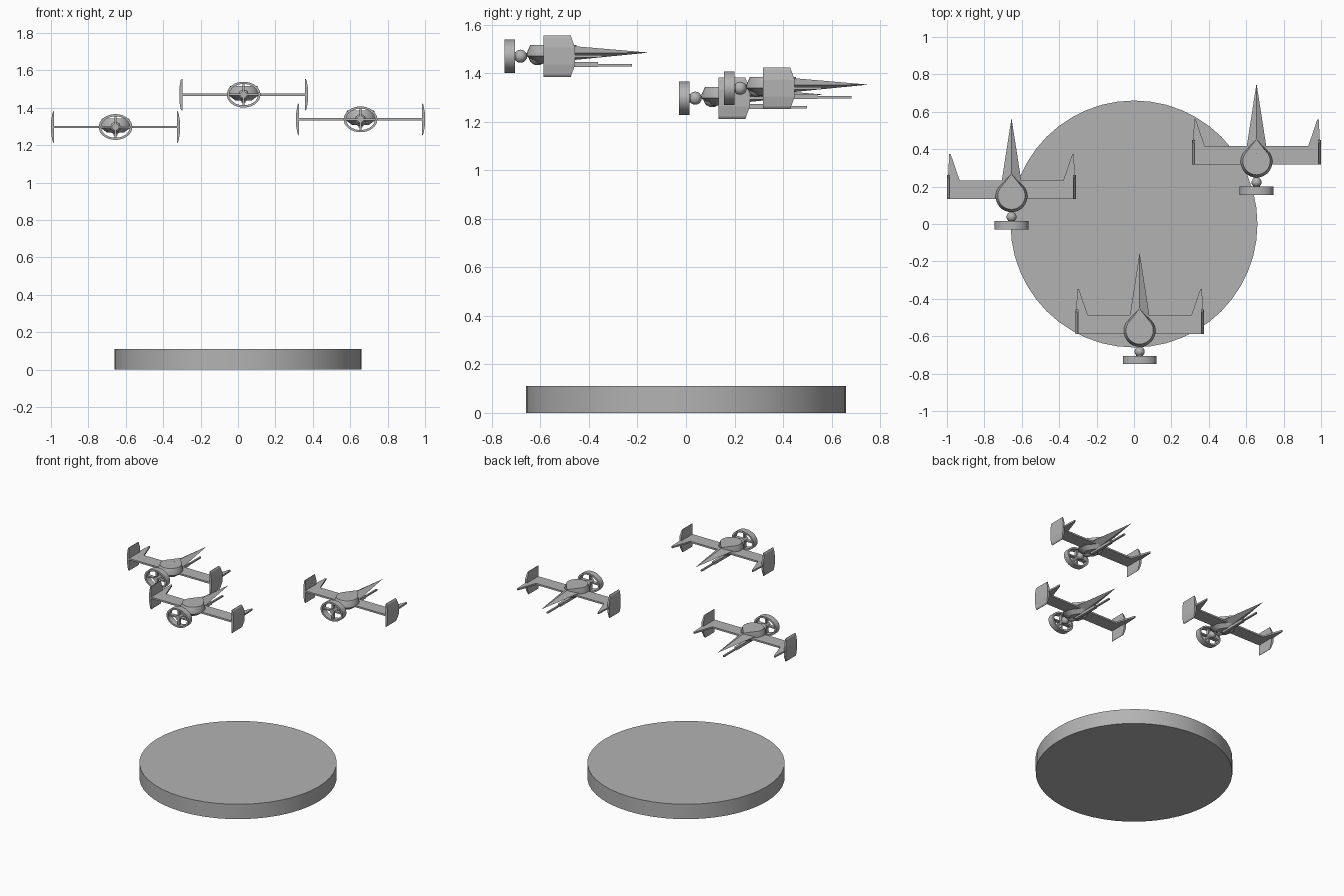
import bpy, bmesh, math
from mathutils import Matrix, Vector

if "Cube" in bpy.data.objects:
    bpy.data.objects.remove(bpy.data.objects["Cube"], do_unlink=True)

gray = bpy.data.materials.new("plain_gray")
gray.use_nodes = True
gray.diffuse_color = (0.45, 0.45, 0.45, 1)
gray.node_tree.nodes["Principled BSDF"].inputs["Base Color"].default_value = gray.diffuse_color


def add(name, bm, location=(0, 0, 0), smooth=False):
    bmesh.ops.remove_doubles(bm, verts=bm.verts, dist=1e-5)
    bmesh.ops.recalc_face_normals(bm, faces=bm.faces)
    mesh = bpy.data.meshes.new(name)
    bm.to_mesh(mesh)
    bm.free()
    mesh.materials.append(gray)
    ob = bpy.data.objects.new(name, mesh)
    ob.location = location
    bpy.context.collection.objects.link(ob)
    if smooth:
        bpy.ops.object.select_all(action="DESELECT")
        ob.select_set(True)
        bpy.context.view_layer.objects.active = ob
        bpy.ops.object.shade_smooth_by_angle(angle=math.radians(35))
    return ob


def loft(sections, closed=False):
    """Skin matching loops of points; cap the ends or join them."""
    bm = bmesh.new()
    loops = [[bm.verts.new(p) for p in s] for s in sections]
    pairs = list(zip(loops, loops[1:]))
    if closed:
        pairs.append((loops[-1], loops[0]))
    else:
        bm.faces.new(loops[0])
        bm.faces.new(loops[-1])
    for a, b in pairs:
        for i in range(len(a)):
            j = (i + 1) % len(a)
            bm.faces.new((a[i], a[j], b[j], b[i]))
    return bm


def ellipse(rx, rz, y, n=32):
    return [(rx * math.cos(k * math.tau / n), y, rz * math.sin(k * math.tau / n)) for k in range(n)]


def teardrop(r, front, apex, z, n=20):
    """Round at the front, drawn to a point at the rear."""
    cy = front + r
    pts = [(0, apex, z)]
    for k in range(n + 1):
        a = math.radians(30 - 240 * k / n)
        pts.append((r * math.cos(a), cy + r * math.sin(a), z))
    return pts


def ball(r, y):
    bm = bmesh.new()
    bmesh.ops.create_uvsphere(bm, u_segments=16, v_segments=10, radius=r,
                              matrix=Matrix.Translation((0, y, 0)))
    return bm


def box(lo, hi):
    (x0, y0, z0), (x1, y1, z1) = lo, hi
    return loft([[(x0, y0, z), (x1, y0, z), (x1, y1, z), (x0, y1, z)] for z in (z0, z1)])


# Parts of one craft, around the centre of its rear ring
def build_craft(prefix, at):
    def part(name, bm, smooth=False):
        add(prefix + "_" + name, bm, at, smooth)

    # Oval ring with spokes and hub
    part("ring", loft([ellipse(.09, .069, -.022), ellipse(.09, .069, .022),
                       ellipse(.077, .057, .022), ellipse(.077, .057, -.022)], True), True)
    part("cross_spoke", box((-.08, -.012, -.005), (.08, .012, .005)))
    part("upright_spoke", box((-.006, -.012, -.06), (.006, .012, .06)))
    part("hub", loft([ellipse(.018, .018, -.018, 16), ellipse(.018, .018, .04, 16)]), True)

    # Ball joints
    part("small_ball", ball(.027, .045), True)
    part("large_ball", ball(.037, .115), True)

    # Teardrop body
    part("body", loft([teardrop(.045, .11, .24, -.03), teardrop(.085, .07, .275, 0),
                       teardrop(.085, .07, .28, .012), teardrop(.073, .085, .275, .046)]), True)

    # Faceted spike nose
    base = [(0, .2, .047), (.058, .2, .012), (0, .2, -.022), (-.058, .2, .012)]
    tip = Vector((0, .57, .015))
    part("nose", loft([base, [tip + (Vector(p) - Vector((0, .2, .015))) * .01 for p in base]]))

    # Under-slung gun
    part("gun_barrel", box((-.006, .2, -.042), (.006, .505, -.032)))
    part("gun_sleeve", box((-.01, .16, -.044), (.01, .365, -.024)))

    # Wing with a trailing spike at each end
    half = [(.34, .14), (.34, .24), (.333, .38), (.325, .38), (.277, .24)]
    outline = half + [(-x, y) for x, y in reversed(half)]
    part("wing", loft([[(x, y, z) for x, y in outline] for z in (-.006, .006)]))

    # Bowed end plates
    for side, label in ((1, "left"), (-1, "right")):
        rows = [(-.085, .331, .252), (-.076, .337, .255), (-.035, .344, .27),
                (.035, .344, .27), (.076, .337, .255), (.085, .331, .252)]
        part(label + "_end_plate", loft([
            [(side * .328, .14, z), (side * x, .14, z), (side * x, y, z), (side * .328, y, z)]
            for z, x, y in rows]))


for prefix, at in (("front", (.03, -.727, 1.47)),
                   ("right", (-.655, -.007, 1.297)),
                   ("left", (.655, .178, 1.338))):
    build_craft(prefix + "_craft", at)

# Round base
disc = bmesh.new()
bmesh.ops.create_cone(disc, cap_ends=True, segments=48, radius1=.66, radius2=.66,
                      depth=.11, matrix=Matrix.Translation((0, 0, .055)))
add("base_disc", disc, smooth=True)
